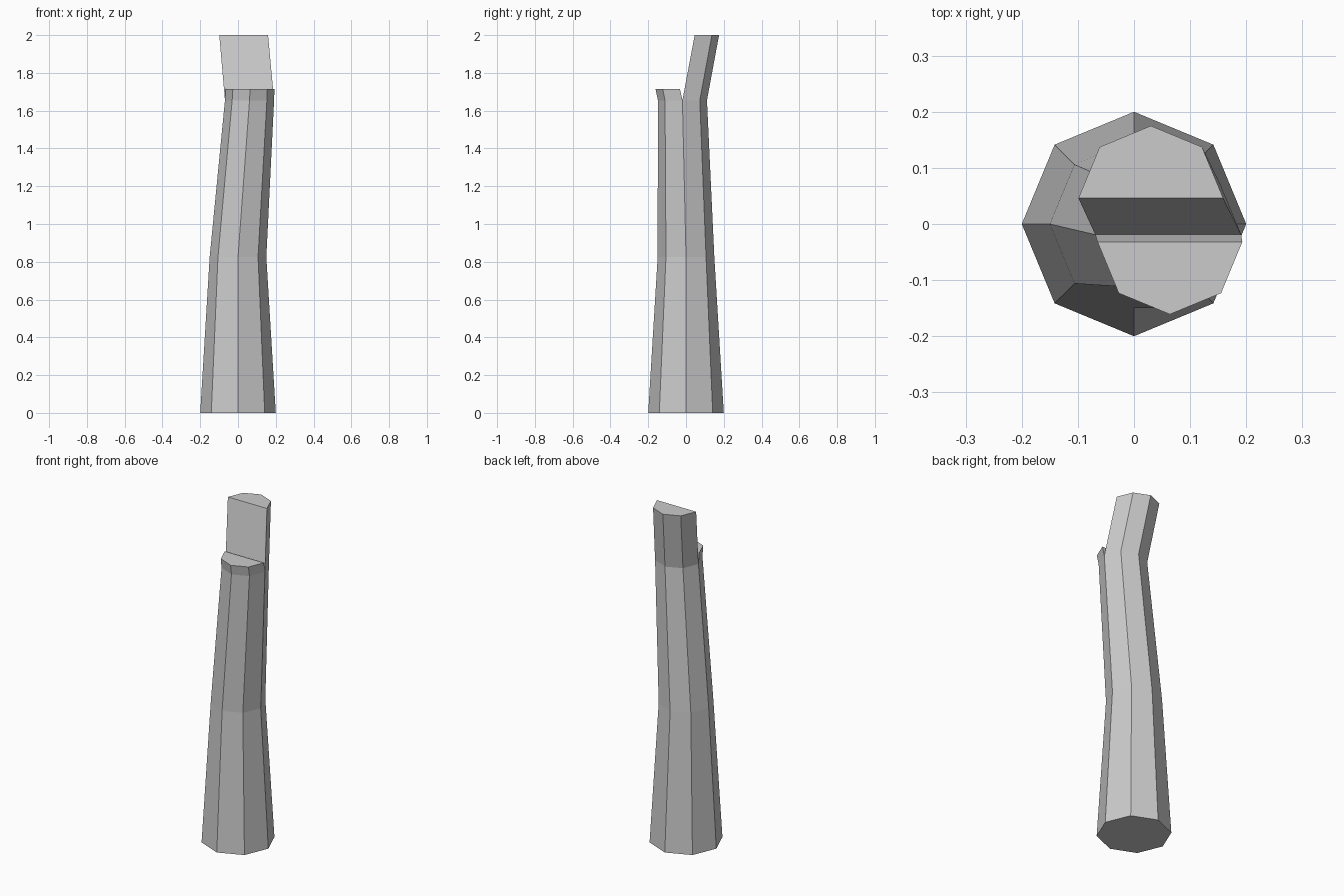
import bpy, bmesh
from math import cos, sin, pi

if "Cube" in bpy.data.objects:
    bpy.data.objects.remove(bpy.data.objects["Cube"])

bm = bmesh.new()

def ring(cx, cy, z, r, start=0, count=8):
    return [bm.verts.new((cx + r * cos((start + i) * pi / 4),
                          cy + r * sin((start + i) * pi / 4), z)) for i in range(count)]

def bridge(a, b, closed=True):
    n = len(a)
    for i in range(n if closed else n - 1):
        j = (i + 1) % n
        bm.faces.new((a[i], a[j], b[j], b[i]))

# Tapering, bent eight-sided trunk
base = ring(0, 0, 0, 0.2)
middle = ring(0, 0, 0.825, 0.15)
fork = ring(0.061, -0.019, 1.655, 0.13)
bm.faces.new(base[::-1])
bridge(base, middle)
bridge(middle, fork)

# Split top: tall back half and short front half, sharing the notch edge
for lower, (cx, cy, z, start) in (
        (fork[:5], (0.03, 0.046, 2.0, 0)),
        (fork[4:] + fork[:1], (0.064, -0.032, 1.715, 4))):
    upper = ring(cx, cy, z, 0.129, start, 5)
    bridge(lower, upper, closed=False)
    bm.faces.new((lower[-1], lower[0], upper[0], upper[-1]))
    bm.faces.new(upper)

mesh = bpy.data.meshes.new("split_trunk")
bm.to_mesh(mesh)
bm.free()
bpy.context.collection.objects.link(bpy.data.objects.new("split_trunk", mesh))
